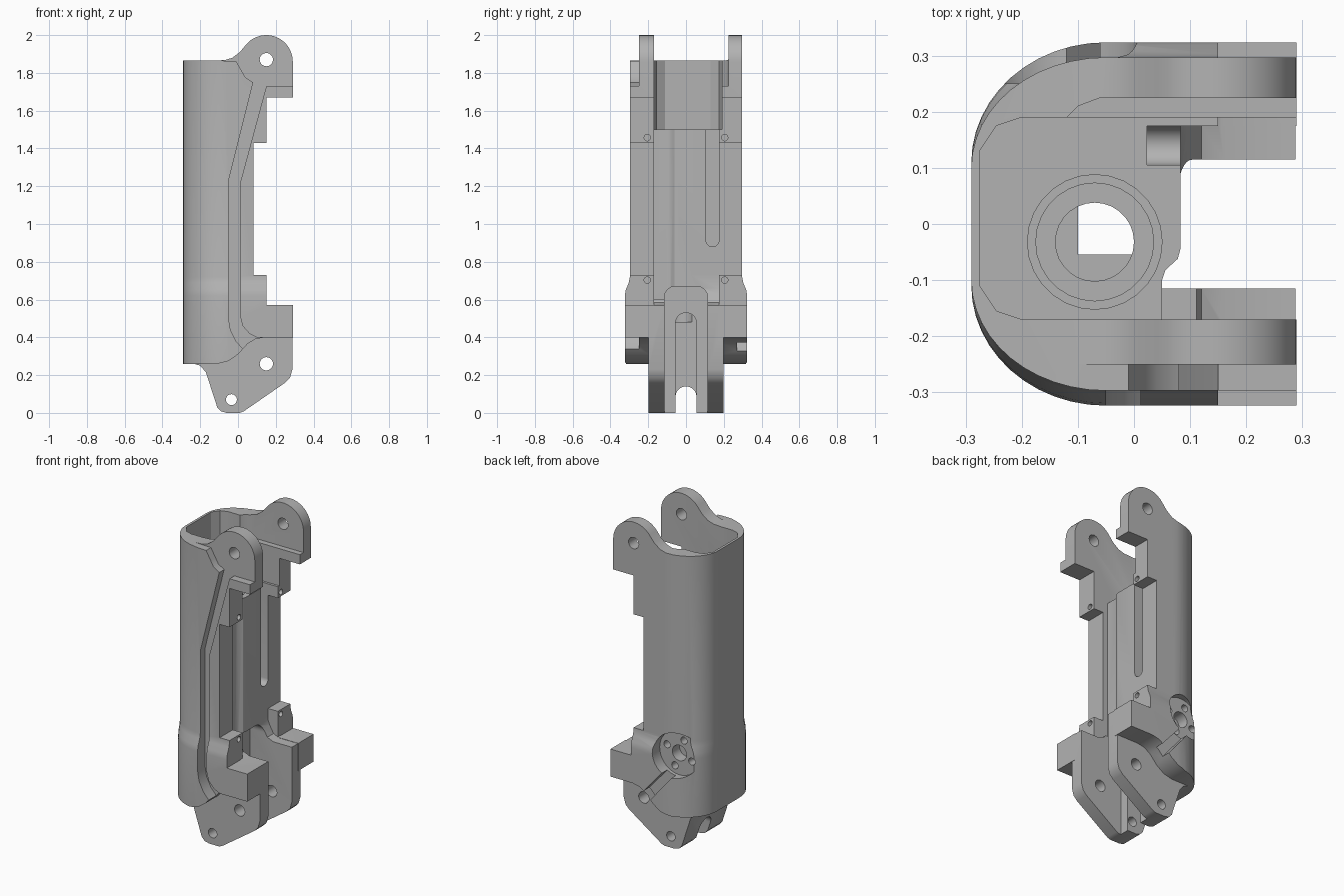
import bpy, bmesh, math
from mathutils import Vector, Matrix

if "Cube" in bpy.data.objects:
    bpy.data.objects.remove(bpy.data.objects["Cube"], do_unlink=True)

metal = bpy.data.materials.new("plain_grey")
metal.use_nodes = True
GREY = (0.45, 0.45, 0.45, 1)
metal.diffuse_color = GREY
metal.node_tree.nodes["Principled BSDF"].inputs["Base Color"].default_value = GREY


def make(name, bm):
    bmesh.ops.recalc_face_normals(bm, faces=bm.faces)
    mesh = bpy.data.meshes.new(name)
    bm.to_mesh(mesh)
    bm.free()
    obj = bpy.data.objects.new(name, mesh)
    mesh.materials.append(metal)
    bpy.context.collection.objects.link(obj)
    return obj


def prism(name, pts, lo, hi, axis):
    """Extrude a flat outline along an axis; outlines are yz, xz or xy."""
    def place(p, t):
        return {"x": (t, *p), "y": (p[0], t, p[1]), "z": (*p, t)}[axis]
    bm = bmesh.new()
    rings = [[bm.verts.new(place(p, t)) for p in pts] for t in (lo, hi)]
    for ring in rings:
        bm.faces.new(ring)
    for i in range(len(pts)):
        j = (i + 1) % len(pts)
        bm.faces.new((rings[0][i], rings[0][j], rings[1][j], rings[1][i]))
    return make(name, bm)


def arc(cx, cy, rx, ry, a, b, n=12):
    steps = [math.radians(a + (b - a) * i / n) for i in range(n + 1)]
    return [(cx + rx * math.cos(t), cy + ry * math.sin(t)) for t in steps]


def box(name, x, y, z):
    return prism(name, [(x[0], y[0]), (x[1], y[0]), (x[1], y[1]), (x[0], y[1])], *z, "z")


def rod(name, cx, cy, r, lo, hi, axis, n=28):
    return prism(name, arc(cx, cy, r, r, 0, 360 - 360 / n, n - 1), lo, hi, axis)


def combine(target, tool, mode="DIFFERENCE"):
    """Apply a boolean at once and discard the tool."""
    mod = target.modifiers.new("bool", "BOOLEAN")
    mod.object, mod.operation, mod.solver = tool, mode, "EXACT"
    graph = bpy.context.evaluated_depsgraph_get()
    graph.update()
    mesh = bpy.data.meshes.new_from_object(target.evaluated_get(graph))
    target.modifiers.clear()
    target.data = mesh
    bpy.data.objects.remove(tool, do_unlink=True)


# Housing sleeve: rounded plan, flared towards the bottom
half = [(0.5, 0.297)] + arc(-0.05, 0.10, 0.24, 0.197, 90, 180)
plan = half + [(x, -y) for x, y in reversed(half)]
bm = bmesh.new()
levels = [(0.1, 1.09), (0.62, 1.09), (0.65, 1.075), (0.69, 1.02), (0.72, 1), (2.2, 1)]
rings = [[bm.verts.new((x, y * s, z)) for x, y in plan] for z, s in levels]
bm.faces.new(rings[0])
bm.faces.new(rings[-1])
for a, b in zip(rings, rings[1:]):
    for i in range(len(plan)):
        j = (i + 1) % len(plan)
        bm.faces.new((a[i], a[j], b[j], b[i]))
body = make("grip_housing", bm)

# Side silhouette with hinge ears and stepped mounting blocks
side = [(-0.4, 0.26), (-0.11, 0.26), (-0.05, 0.275), (0.0, 0.31), (0.05, 0.365),
        (0.09, 0.39), (0.14, 0.4), (0.29, 0.4), (0.29, 0.57), (0.15, 0.57),
        (0.15, 0.73), (0.083, 0.73), (0.083, 1.43), (0.15, 1.43), (0.15, 1.67),
        (0.29, 1.67)]
side += arc(0.15, 1.86, 0.14, 0.14, 0, 140, 18)
side += [(0.01, 1.91), (-0.03, 1.88), (-0.07, 1.868), (-0.12, 1.865), (-0.4, 1.865)]
combine(body, prism("silhouette", side, -1, 1, "y"), "INTERSECT")

# Open side and upper pocket
combine(body, box("side_opening", (0.083, 0.6), (-0.17, 0.175), (0.1, 1.6)))
pocket = [(0.6, -0.17), (-0.2, -0.17), (-0.245, -0.155), (-0.275, -0.11),
          (-0.275, 0.13), (-0.245, 0.175), (-0.2, 0.19), (0.6, 0.19)]
combine(body, prism("top_pocket", pocket, 1.5, 2.3, "z"))
thin = [(0.6, 0.1), (-0.16, 0.1), (-0.12, 0.19), (-0.1, 0.21), (-0.06, 0.225), (0.6, 0.225)]
combine(body, prism("ear_thinning", thin, 1.73, 2.3, "z"))

# Recessed front ear joined to the long side groove
groove = [(-0.13, 1.866), (-0.01, 1.862), (0.02, 1.81), (0.04, 1.775), (0.08, 1.75),
          (-0.05, 1.23), (-0.05, 0.5), (-0.04, 0.44), (-0.01, 0.38), (0.03, 0.335),
          (0.06, 0.28), (0.18, 0.396), (0.1, 0.4), (0.06, 0.42), (0.025, 0.46),
          (0.012, 0.51), (0.012, 1.22), (0.15, 1.73), (0.5, 1.73), (0.5, 2.2), (-0.13, 2.2)]
combine(body, prism("front_groove", groove, -0.6, -0.25, "y"))

# Bottom tongue carrying the pivot holes
tongue = [(-0.22, 0.4), (-0.24, 0.262), (-0.2, 0.25), (-0.17, 0.215), (-0.11, 0.03),
          (-0.09, 0.008), (-0.06, 0), (0.01, 0), (0.03, 0.008), (0.25, 0.16),
          (0.275, 0.185), (0.288, 0.23), (0.288, 0.568), (0.16, 0.568),
          (0.12, 0.585), (0.095, 0.63), (0.07, 0.69), (-0.1, 0.69)]
combine(body, prism("bottom_tongue", tongue, -0.198, 0.198, "y"), "UNION")


def arch(name, y, w, r, lo, top, x):
    pts = [(y - w, lo), (y + w, lo)]
    pts += arc(y + w - r, top - r, r, r, 0, 90, 8) + arc(y - w + r, top - r, r, r, 90, 180, 8)
    return prism(name, pts, *x, "x")


# Arched channel between the lugs, with a narrower slot behind it
combine(body, arch("lug_channel", 0, 0.115, 0.06, -0.2, 0.67, (0.0, 0.8)))
combine(body, arch("lever_slot", 0, 0.055, 0.054, -0.2, 0.53, (-0.1, 0.8)))
combine(body, arch("rear_notch", 0, 0.055, 0.054, -0.2, 0.14, (-0.6, 0.1)))

# Relief and long keyway on the open face
relief = [(0.5, -0.17), (0.05, -0.17), (0.05, -0.1), (0.056, -0.082),
          (0.078, -0.062), (0.084, -0.04), (0.5, -0.04)]
combine(body, prism("face_relief", relief, 0.6, 1.6, "z"))
keyway = [(0.105, 1.7)] + arc(0.14, 0.915, 0.035, 0.035, 180, 360) + [(0.175, 1.7)]
combine(body, prism("keyway", keyway, 0.023, 0.5, "x"))

# Stepped vertical bore
for r, lo in ((0.12, 1.47), (0.105, 0.75), (0.07, 0.48)):
    combine(body, rod("bore", -0.07, -0.032, r, lo, 1.7, "z"))

# Pivot holes and screw holes
for x, z, r in ((0.15, 1.87, 0.035), (0.15, 0.26, 0.035), (-0.035, 0.07, 0.029)):
    combine(body, rod("pivot_hole", x, z, r, -1, 1, "y"))
for y in (-0.205, 0.205):
    for z in (0.703, 1.457):
        combine(body, rod("screw_hole", y, z, 0.017, 0.06, 0.4, "x", 16))

# Round rear recess with a bolt circle and a drain groove
CX, CZ = -0.13, 0.63
combine(body, rod("rear_recess", CX, CZ, 0.135, 0.25, 0.6, "y", 36))
combine(body, rod("recess_hole", CX, CZ, 0.048, 0.18, 0.5, "y"))
for k in range(4):
    a = math.radians(20 + 90 * k)
    combine(body, rod("bolt_hole", CX + 0.09 * math.cos(a), CZ + 0.09 * math.sin(a),
                      0.022, 0.2, 0.5, "y", 16))
drain = [(-0.1, 0.56), (-0.14, 0.52), (0.04, 0.3), (0.09, 0.34)]
combine(body, prism("drain_groove", drain, 0.27, 0.6, "y"))

# Crisp edges with smooth curved walls
bpy.ops.object.select_all(action="DESELECT")
body.select_set(True)
bpy.context.view_layer.objects.active = body
bpy.ops.object.shade_smooth_by_angle(angle=math.radians(30))
